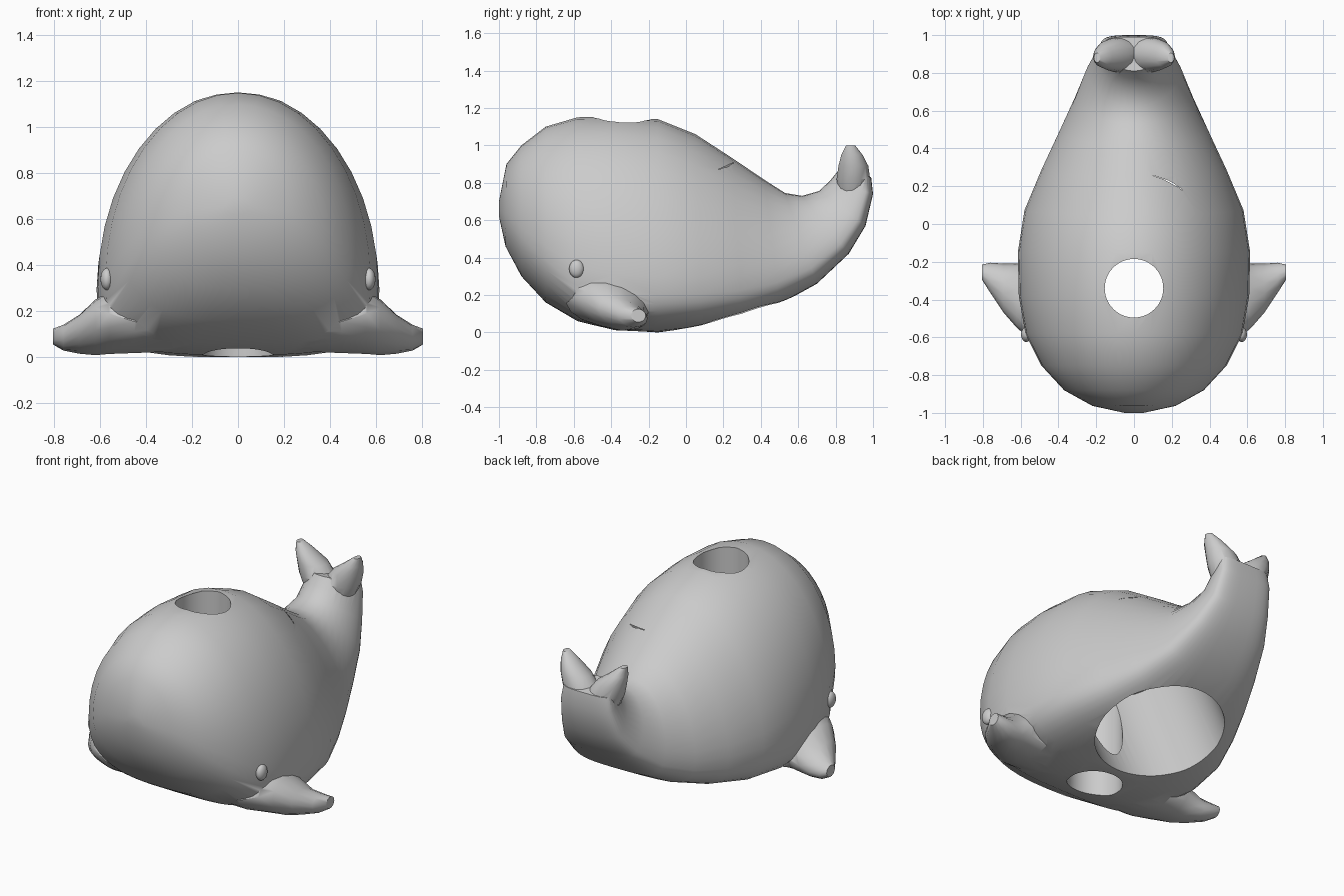
import bpy, bmesh, math
from mathutils import Vector

cube = bpy.data.objects.get("Cube")
if cube:
    bpy.data.objects.remove(cube, do_unlink=True)

grey = bpy.data.materials.new("plain grey")
grey.use_nodes = True
COLOUR = (0.6, 0.6, 0.6, 1)
grey.diffuse_color = COLOUR
grey.node_tree.nodes["Principled BSDF"].inputs["Base Color"].default_value = COLOUR


def loft(name, rings):
    """Skin a closed solid over a list of equal-length point rings."""
    bm = bmesh.new()
    loops = [[bm.verts.new(p) for p in ring] for ring in rings]
    n = len(loops[0])
    for a, b in zip(loops, loops[1:]):
        for i in range(n):
            j = (i + 1) % n
            bm.faces.new((a[i], a[j], b[j], b[i]))
    bm.faces.new(loops[0])
    bm.faces.new(loops[-1])
    bmesh.ops.recalc_face_normals(bm, faces=bm.faces)
    mesh = bpy.data.meshes.new(name)
    bm.to_mesh(mesh)
    bm.free()
    mesh.materials.append(grey)
    obj = bpy.data.objects.new(name, mesh)
    bpy.context.collection.objects.link(obj)
    return obj


def ramp(value, start, end):
    return min(1, max(0, (value - start) / (end - start)))


def dome_ring(top_y, top_z, low_y, low_z, width, count=40):
    """Cross-section: oval at the nose, then a domed back over a flat belly."""
    top, low = Vector((0, top_y, top_z)), Vector((0, low_y, low_z))
    up = top - low
    behind_nose = ramp(top_y, -1, -.6)
    belly = .42 - .16 * behind_nose
    boxy = 1 - .4 * behind_nose
    peak = 1 + .22 * ramp(top_y, -.35, .1)
    mid = low + up * belly
    points = []
    for i in range(count):
        a = math.tau * i / count
        c, s = math.cos(a), math.sin(a)
        if s >= 0:
            p = mid + up * (1 - belly) * s ** peak
        else:
            p = mid - up * belly * abs(s) ** boxy
            c = math.copysign(abs(c) ** boxy, c)
        points.append(p + Vector((width * c, 0, 0)))
    return points


def oval(centre, u, v, count=14):
    return [Vector(centre) + Vector(u) * math.cos(math.tau * i / count)
            + Vector(v) * math.sin(math.tau * i / count) for i in range(count)]


def combine(target, other, operation):
    mod = target.modifiers.new(operation.lower(), 'BOOLEAN')
    mod.operation, mod.object, mod.solver = operation, other, 'EXACT'
    bpy.context.view_layer.objects.active = target
    bpy.ops.object.modifier_apply(modifier=mod.name)
    bpy.data.objects.remove(other, do_unlink=True)


def smooth(obj, angle):
    bpy.ops.object.select_all(action='DESELECT')
    obj.select_set(True)
    bpy.context.view_layer.objects.active = obj
    bpy.ops.object.shade_smooth_by_angle(angle=math.radians(angle))


# Body: back point (y, z), belly point (y, z), half width
sections = [
    (-1.0, .70, -1.0, .62, .05), (-.96, .90, -.965, .46, .22),
    (-.88, 1.0, -.88, .30, .37), (-.75, 1.1, -.75, .16, .49),
    (-.58, 1.15, -.58, .06, .575), (-.38, 1.155, -.38, .01, .61),
    (-.15, 1.14, -.15, 0, .615), (.05, 1.06, .08, .025, .58),
    (.25, .93, .3, .075, .49), (.42, .815, .5, .15, .40),
    (.53, .745, .7, .26, .315), (.62, .73, .87, .42, .25),
    (.71, .755, .96, .57, .20), (.77, .81, 1.0, .74, .175),
    (.81, .86, .99, .83, .16),
]
body = loft("body", [dome_ring(*s) for s in sections])

for side in (1, -1):
    # Swept side fin, level with the belly: x, y, z, half length, half thickness, droop
    fin = [(.28, -.42, .10, .20, .07, .03), (.45, -.42, .115, .22, .09, .04),
           (.56, -.40, .15, .20, .13, .04), (.62, -.38, .13, .17, .115, .04),
           (.69, -.34, .10, .13, .08, .03), (.76, -.285, .085, .08, .055, .01),
           (.805, -.255, .09, .04, .035, 0)]
    combine(body, loft("fin", [oval((side * x, y, z), (0, l, -d), (0, 0, t))
                               for x, y, z, l, t, d in fin]), 'UNION')
    # Upright tail fluke: x, y, z, half width, half depth
    fluke = [(.07, .89, .70, .07, .07), (.085, .895, .82, .11, .092),
             (.12, .895, .89, .09, .082), (.165, .887, .95, .052, .058),
             (.195, .88, 1.0, .018, .025)]
    combine(body, loft("fluke", [oval((side * x, y, z), (w, 0, 0), (0, d, 0))
                                 for x, y, z, w, d in fluke]), 'UNION')

# Upright blowhole running right through
blowhole = loft("blowhole_cutter", [oval((0, -.34, z), (.155, 0, 0), (0, .155, 0), 48)
                                    for z in (-.3, 1.5)])
combine(body, blowhole, 'DIFFERENCE')

# Wide slanted pocket opening in the belly, just breaking through the back
tilt = math.radians(24)
across = Vector((0, math.cos(tilt), math.sin(tilt))) * .365
axis = Vector((0, math.sin(tilt), -math.cos(tilt)))
cap = Vector((.01, -.067, .765))
pocket = loft("pocket_cutter", [oval(cap + axis * d, (.365, 0, 0), across, 64)
                                for d in (0, 1.3)])
combine(body, pocket, 'DIFFERENCE')
smooth(body, 40)

# Eyes
for name, side in (("left_eye", 1), ("right_eye", -1)):
    bpy.ops.mesh.primitive_uv_sphere_add(segments=20, ring_count=12, radius=1,
                                         location=(side * .57, -.585, .34))
    eye = bpy.context.object
    eye.name = name
    eye.scale = (.028, .04, .048)
    eye.data.materials.append(grey)
    smooth(eye, 60)
